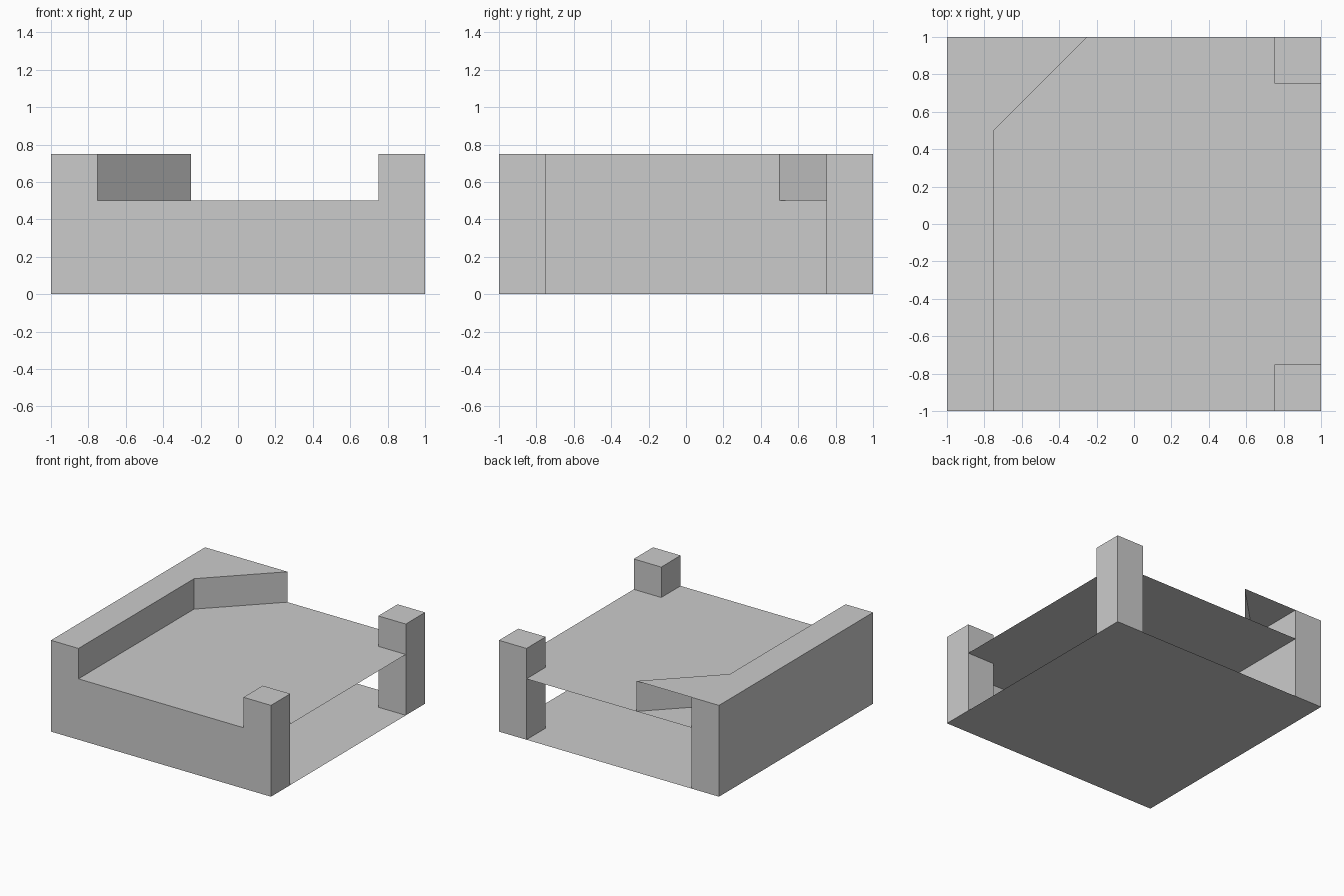
import bpy
import bmesh

cube = bpy.data.objects.get("Cube")
if cube:
    bpy.data.objects.remove(cube, do_unlink=True)

EDGE, POST = 1.0, 0.75        # outer half width, inner side of posts and rail
DECK, TOP = 0.5, 0.75         # deck height, overall height

grey = bpy.data.materials.new("plain grey")
grey.use_nodes = True
colour = (0.6, 0.6, 0.6, 1)
grey.diffuse_color = colour
grey.node_tree.nodes["Principled BSDF"].inputs["Base Color"].default_value = colour


def finish(name, bm):
    mesh = bpy.data.meshes.new(name)
    bm.to_mesh(mesh)
    bm.free()
    mesh.materials.append(grey)
    obj = bpy.data.objects.new(name, mesh)
    bpy.context.collection.objects.link(obj)


def sheet(name, points):
    """One flat face through the given corners."""
    bm = bmesh.new()
    bm.faces.new([bm.verts.new(p) for p in points])
    finish(name, bm)


def block(name, low, high, open_sides):
    """A box without the sides whose outward direction is listed."""
    bm = bmesh.new()
    bmesh.ops.create_cube(bm, size=1)
    for v in bm.verts:
        v.co = [a + (b - a) * (c + 0.5) for a, b, c in zip(low, high, v.co)]
    bm.normal_update()
    drop = [f for f in bm.faces
            if tuple(round(n) for n in f.normal) in open_sides]
    bmesh.ops.delete(bm, geom=drop, context="FACES")
    finish(name, bm)


FRONT, BOTTOM, UP = (0, -1, 0), (0, 0, -1), (0, 0, 1)

# Floor and raised deck
square = [(-EDGE, -EDGE), (EDGE, -EDGE), (EDGE, EDGE), (-EDGE, EDGE)]
sheet("floor", [(x, y, 0) for x, y in square])
sheet("deck", [(x, y, DECK) for x, y in square])

# Front wall, with the ends of the rail and the front post in one face
profile = [(-EDGE, 0), (EDGE, 0), (EDGE, TOP), (POST, TOP),
           (POST, DECK), (-POST, DECK), (-POST, TOP), (-EDGE, TOP)]
sheet("front_wall", [(x, -EDGE, z) for x, z in profile])

# Corner posts
block("front_post", (POST, -EDGE, 0), (EDGE, -POST, TOP), [FRONT, BOTTOM])
block("back_post", (POST, POST, 0), (EDGE, EDGE, TOP), [BOTTOM])

# Side rail with a slanted screen open to the back
block("side_rail", (-EDGE, -EDGE, 0), (-POST, EDGE, TOP), [FRONT, BOTTOM, UP])
slant = [(-0.25, EDGE), (-POST, 0.5)]
rail_outline = [(-EDGE, -EDGE), (-POST, -EDGE), slant[1], slant[0], (-EDGE, EDGE)]
sheet("rail_top", [(x, y, TOP) for x, y in rail_outline])
sheet("slanted_screen", [(*slant[0], DECK), (*slant[0], TOP),
                         (*slant[1], TOP), (*slant[1], DECK)])
